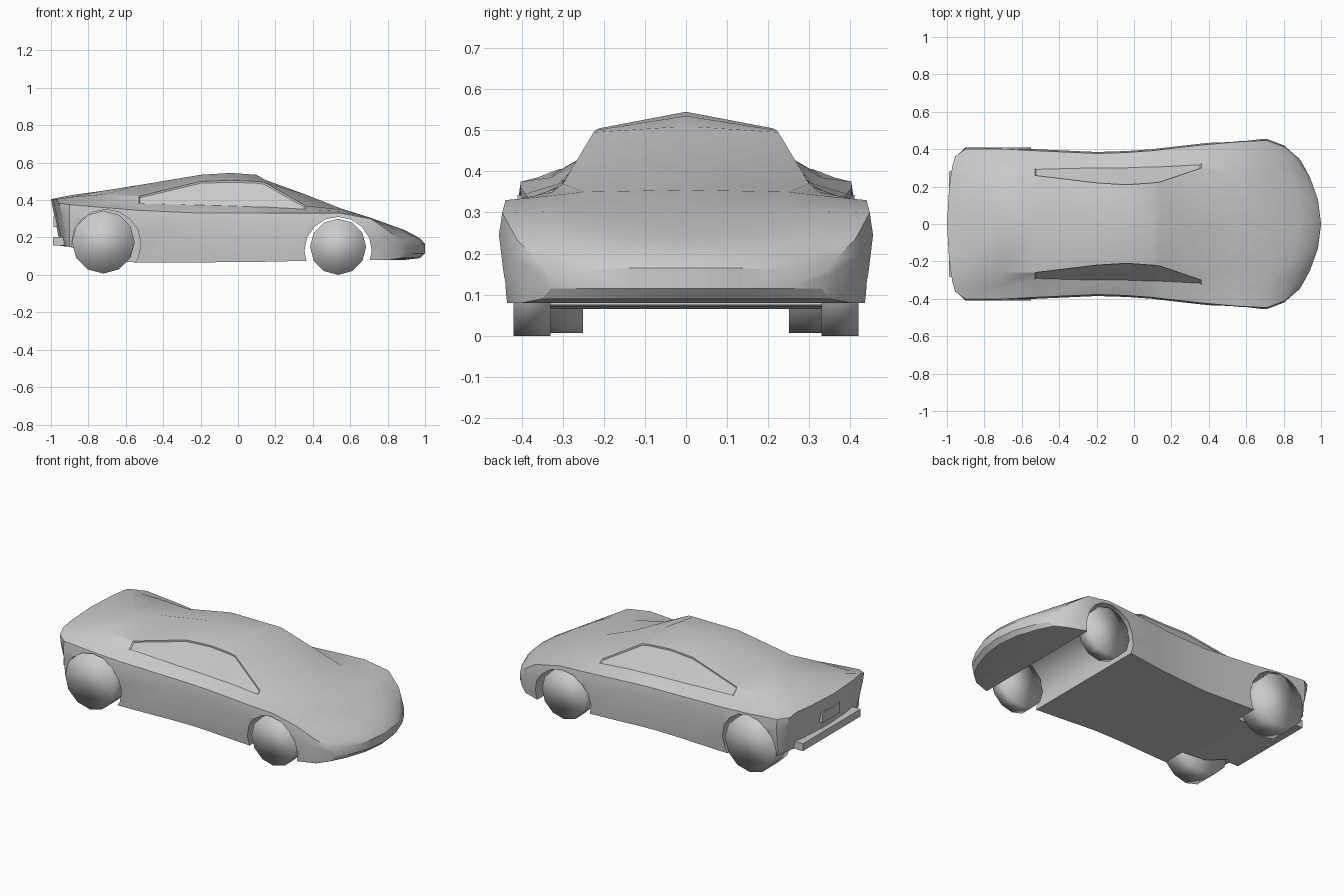
import bpy, bmesh, math
from mathutils import Matrix

cube = bpy.data.objects.get("Cube")
if cube:
    bpy.data.objects.remove(cube)

# One grey paint
GREY = (0.6, 0.6, 0.6, 1)
paint = bpy.data.materials.new("plain grey")
paint.diffuse_color = GREY
paint.use_nodes = True
bsdf = paint.node_tree.nodes["Principled BSDF"]
bsdf.inputs["Base Color"].default_value = GREY
bsdf.inputs["Roughness"].default_value = 0.7


def add_object(name, bm):
    bmesh.ops.recalc_face_normals(bm, faces=bm.faces)
    mesh = bpy.data.meshes.new(name)
    bm.to_mesh(mesh)
    bm.free()
    mesh.materials.append(paint)
    obj = bpy.data.objects.new(name, mesh)
    bpy.context.collection.objects.link(obj)
    return obj


def select_only(obj):
    bpy.ops.object.select_all(action="DESELECT")
    obj.select_set(True)
    bpy.context.view_layer.objects.active = obj


def disc(name, x, y, z, radius, width, sides):
    bm = bmesh.new()
    place = Matrix.Translation((x, y, z)) @ Matrix.Rotation(math.pi / 2, 4, "X")
    bmesh.ops.create_cone(bm, cap_ends=True, segments=sides, radius1=radius,
                          radius2=radius, depth=width, matrix=place)
    return add_object(name, bm)


def box(name, centre, size):
    bm = bmesh.new()
    bmesh.ops.create_cube(bm, size=1, matrix=Matrix.Translation(centre) @ Matrix.Diagonal((*size, 1)))
    return add_object(name, bm)


# Body sections from tail to nose: x, plan sweep, floor z, widest y,
# belt z, shoulder y and z, roof edge y and z, centre z
SECTIONS = [
    (-1.00, -.30, .155, .37, .385, .31, .405, .20, .405, .405),
    (-.90, 0, .15, .41, .375, .33, .39, .24, .415, .425),
    (-.72, 0, .08, .41, .36, .33, .385, .26, .43, .45),
    (-.53, 0, .065, .40, .345, .30, .38, .26, .42, .48),
    (-.20, 0, .065, .385, .33, .31, .37, .22, .50, .535),
    (-.04, 0, .07, .39, .33, .31, .365, .21, .505, .545),
    (.10, 0, .07, .40, .33, .315, .36, .22, .50, .535),
    (.14, 0, .07, .405, .33, .315, .36, .225, .495, .51),
    (.36, 0, .075, .43, .33, .325, .35, .30, .37, .43),
    (.55, 0, .08, .447, .33, .34, .34, .25, .35, .355),
    (.71, 0, .08, .455, .30, .34, .302, .25, .305, .305),
    (.89, .50, .08, .42, .235, .30, .24, .16, .24, .24),
    (.975, .85, .09, .37, .185, .26, .19, .13, .195, .195),
    (1.0, .95, .115, .35, .16, .25, .16, .13, .165, .165),
]


def half_section(x, sweep, floor, wide, belt, sh_y, sh_z, edge_y, edge_z, top):
    mid = floor + 0.75 * (belt - floor)
    pts = [(0, floor), (edge_y, floor), (sh_y, floor), (wide - .02, floor),
           (wide, mid), (wide - .008, belt), (sh_y, sh_z), (edge_y, edge_z), (0, top)]
    rake = 0.2 if x < -.95 else 0
    return [(x - sweep * y * y + rake * (top - z), y, z) for y, z in pts]


# Body: loft one half, mirror it, then close both ends in strips
bm = bmesh.new()
windows = []
for side in (1, -1):
    rings = [[bm.verts.new((x, y * side, z)) for x, y, z in half_section(*s)] for s in SECTIONS]
    for n, (a, b) in enumerate(zip(rings, rings[1:])):
        for i in range(8):
            face = bm.faces.new((a[i], a[i + 1], b[i + 1], b[i]))
            if i == 6 and 3 <= n <= 7:
                windows.append(face)
    for r in (rings[0], rings[-1]):
        for strip in ((0, 1, 7, 8), (1, 2, 6, 7), (2, 3, 4, 5, 6)):
            bm.faces.new([r[i] for i in strip])
bmesh.ops.remove_doubles(bm, verts=bm.verts, dist=1e-4)
bmesh.ops.recalc_face_normals(bm, faces=bm.faces)
# Side windows sit slightly into the body
bmesh.ops.inset_region(bm, faces=windows, thickness=.008, depth=-.006)
body = add_object("body", bm)

# Wheel arches: front one runs through, rear ones are pockets
cutters = [disc("front_arch_cutter", .535, 0, .13, .18, 1.2, 16)]
for side in (1, -1):
    cutters.append(disc("rear_arch_cutter", -.705, side * .42, .165, .185, .36, 16))
for cutter in cutters:
    cutter.hide_render = True
    mod = body.modifiers.new("arch", "BOOLEAN")
    mod.operation = "DIFFERENCE"
    mod.solver = "EXACT"
    mod.object = cutter
    select_only(body)
    bpy.ops.object.modifier_apply(modifier=mod.name)
    bpy.data.objects.remove(cutter)
select_only(body)
bpy.ops.object.shade_smooth_by_angle(angle=math.radians(28))

# Wheels
for side, word in ((1, "left"), (-1, "right")):
    wheels = [disc("front_wheel_" + word, .535, side * .375, .15, .15, .09, 12),
              disc("rear_wheel_" + word, -.72, side * .33, .175, .168, .16, 12)]
    for wheel in wheels:
        wheel.data.shade_smooth()

# Rear bumper and plate panel
box("rear_bumper", (-.96, 0, .18), (.06, .56, .045))
box("rear_panel", (-.972, 0, .285), (.03, .17, .06))
